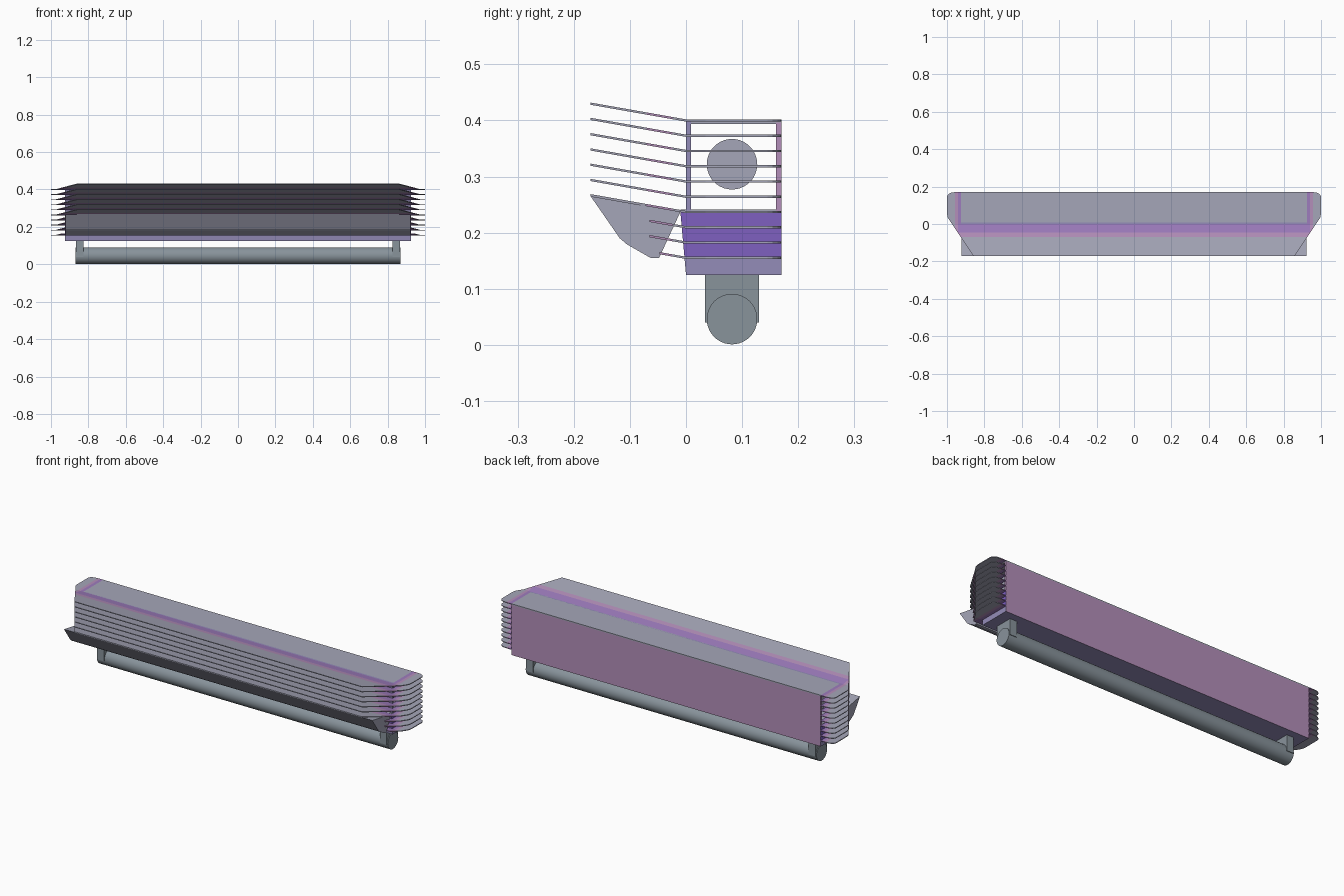
import bpy, bmesh, math
from mathutils import Vector

if "Cube" in bpy.data.objects:
    bpy.data.objects.remove(bpy.data.objects["Cube"])


def mat(name, r, g, b):
    m = bpy.data.materials.new(name)
    lin = lambda c: ((c / 255 + 0.055) / 1.055) ** 2.4
    m.diffuse_color = (lin(r), lin(g), lin(b), 1)
    m.use_nodes = True
    m.node_tree.nodes["Principled BSDF"].inputs["Base Color"].default_value = m.diffuse_color
    return m


FIN = mat("lavender_grey", 165, 166, 184)
TUBE = mat("steel_grey", 136, 147, 155)
PINK = mat("dusty_pink", 180, 143, 186)
PURPLE = mat("violet", 126, 96, 192)
BODY = mat("pale_violet", 148, 140, 184)
BAND = mat("soft_violet", 158, 124, 190)


def finish(name, bm, mats):
    bmesh.ops.recalc_face_normals(bm, faces=bm.faces[:])
    me = bpy.data.meshes.new(name)
    bm.to_mesh(me)
    bm.free()
    ob = bpy.data.objects.new(name, me)
    bpy.context.collection.objects.link(ob)
    for m in mats:
        me.materials.append(m)
    return ob


def cut(bm, co, no):
    bmesh.ops.bisect_plane(bm, geom=bm.verts[:] + bm.edges[:] + bm.faces[:],
                           plane_co=co, plane_no=no)


def thicken(bm, vec):
    r = bmesh.ops.extrude_face_region(bm, geom=bm.faces[:], use_keep_orig=True)
    bmesh.ops.translate(bm, vec=vec,
                        verts=[v for v in r["geom"] if isinstance(v, bmesh.types.BMVert)])


def prism(name, profile, half, mats):
    """Extrude a (y, z) profile along x, symmetric about x = 0."""
    bm = bmesh.new()
    bm.faces.new([bm.verts.new((-half, y, z)) for y, z in profile])
    thicken(bm, (2 * half, 0, 0))
    return finish(name, bm, mats)


def box(name, x0, x1, y0, y1, z0, z1, mats):
    bm = bmesh.new()
    bmesh.ops.create_cube(bm, size=1)
    for v in bm.verts:
        v.co = Vector(((x0 + x1) / 2 + v.co.x * (x1 - x0),
                       (y0 + y1) / 2 + v.co.y * (y1 - y0),
                       (z0 + z1) / 2 + v.co.z * (z1 - z0)))
    return finish(name, bm, mats)


def tube(name, z, m):
    bpy.ops.mesh.primitive_cylinder_add(vertices=40, radius=0.045, depth=1.74,
                                        location=(0, 0.082, z),
                                        rotation=(0, math.pi / 2, 0))
    ob = bpy.context.object
    ob.name = name
    ob.data.materials.append(m)
    bpy.ops.object.shade_smooth_by_angle(angle=math.radians(40))


HALF = 0.925


def fin(name, z, front):
    """Thin fin wrapped round the front and both ends, front part rising."""
    x_front = 1 - 0.14 * (0.04 - front) / 0.21
    side = [(x_front, front), (0.985, 0.018), (0.996, 0.035), (1, 0.055), (1, 0.145)]
    for i in range(1, 5):
        a = i / 4 * math.pi / 2
        side.append((0.96 + 0.04 * math.cos(a), 0.145 + 0.025 * math.sin(a)))
    outline = side + [(-x, y) for x, y in reversed(side)]
    bm = bmesh.new()
    bm.faces.new([bm.verts.new((x, y, 0)) for x, y in outline])
    for y in (0, -0.045, -0.07):
        cut(bm, (0, y, 0), (0, 1, 0))
    for x in (HALF, 0.942, 0.957):
        for s in (-1, 1):
            cut(bm, (s * x, 0, 0), (1, 0, 0))
    # open the middle, where the housing sits
    inside = [f for f in bm.faces
              if abs(f.calc_center_median().x) < HALF and f.calc_center_median().y > 0]
    bmesh.ops.delete(bm, geom=inside, context="FACES")
    # tinted bands close to the housing
    for f in bm.faces:
        c = f.calc_center_median()
        dx, dy = abs(c.x) - HALF, -c.y
        f.material_index = 0
        if dx < 0.017 and dy < 0.045:
            f.material_index = 1
        elif dx < 0.032 and dy < 0.07:
            f.material_index = 2
    for v in bm.verts:
        v.co.z = z - 0.002 + max(0, -v.co.y) * 0.176
    thicken(bm, (0, 0, 0.004))
    finish(name, bm, [FIN, BAND, PINK])


# stacked fins
for i in range(10):
    front = -0.17 if i < 7 else (-0.047 if i == 9 else -0.065)
    fin(f"fin_{i + 1}", 0.4 - i * 0.0272, front)

# closed lower housing: violet ends, pink back, pale base
lower = prism("lower_housing",
              [(-0.01, 0.237), (0, 0.125), (0.17, 0.125), (0.17, 0.237)],
              HALF, [BODY, PURPLE, PINK])
bm = bmesh.new()
bm.from_mesh(lower.data)
cut(bm, (0, 0, 0.155), (0, 0, 1))
for f in bm.faces:
    c = f.calc_center_median()
    if f.normal.y > 0.5:
        f.material_index = 2
    elif abs(f.normal.z) < 0.5 and c.z > 0.155:
        f.material_index = 1
    else:
        f.material_index = 0
bm.to_mesh(lower.data)
bm.free()

# open-ended upper housing
box("front_panel", -HALF, HALF, 0, 0.009, 0.24, 0.402, [BODY])
box("back_panel", -HALF, HALF, 0.16, 0.17, 0.237, 0.396, [PINK])
box("top_panel", -HALF, HALF, 0, 0.17, 0.394, 0.402, [FIN])
box("middle_shelf", -HALF, HALF, -0.01, 0.169, 0.235, 0.241, [FIN])

# angled hood under the long fins
prism("front_hood", [(-0.17, 0.265), (-0.118, 0.19), (-0.105, 0.179), (-0.063, 0.155),
                     (-0.048, 0.155), (-0.01, 0.237)], HALF - 0.003, [FIN])

# tubes and the brackets holding the lower one
tube("inner_tube", 0.322, FIN)
tube("lower_tube", 0.046, TUBE)
for s, side in ((-1, "left"), (1, "right")):
    x0, x1 = sorted((s * 0.825, s * 0.866))
    box(f"{side}_bracket", x0, x1, 0.034, 0.13, 0.04, 0.127, [TUBE])
